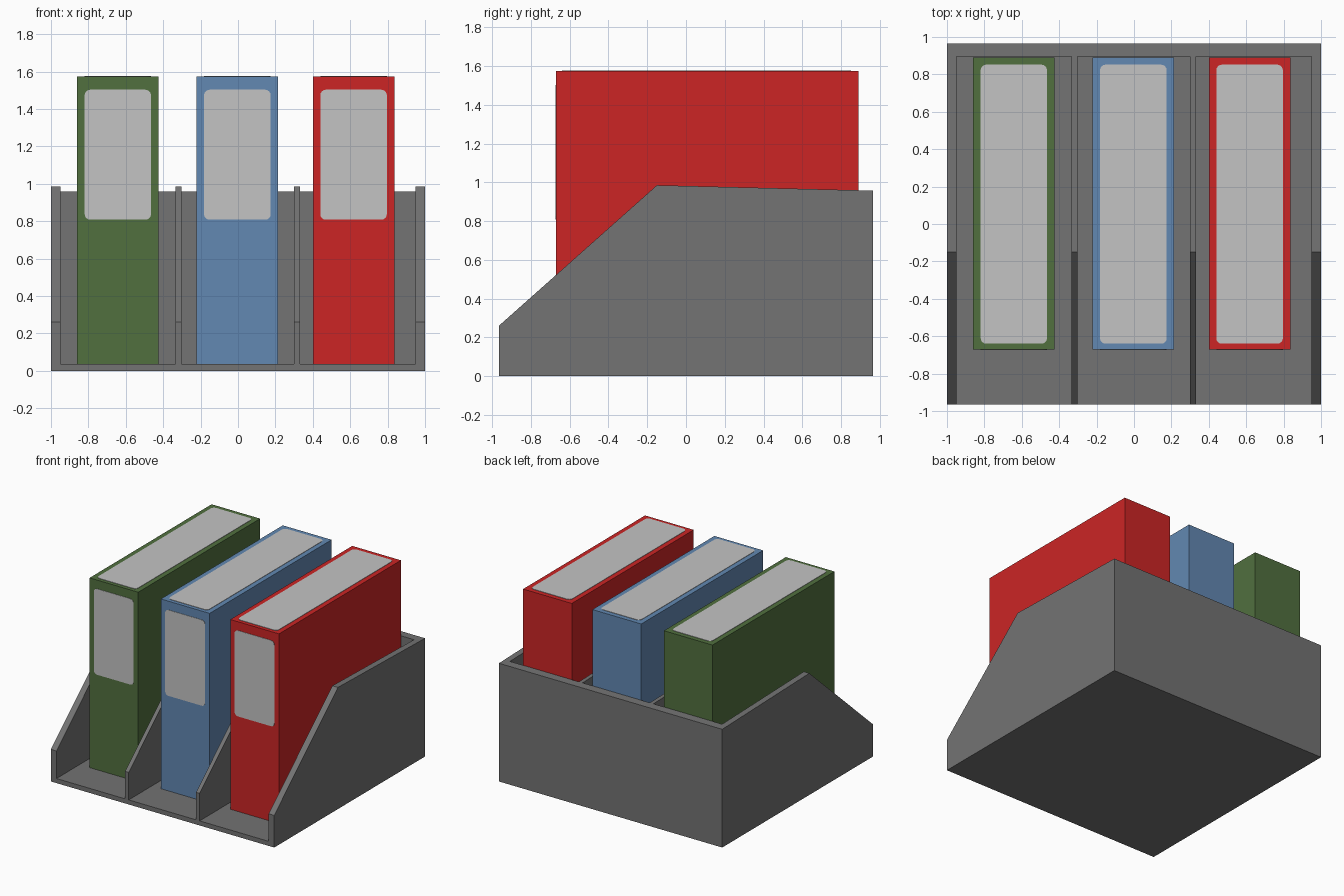
import bpy, bmesh, math
from mathutils import Vector

if "Cube" in bpy.data.objects:
    bpy.data.objects.remove(bpy.data.objects["Cube"])


def material(name, rgb):
    # sRGB 0-255 to linear
    lin = [((c / 255 + 0.055) / 1.055) ** 2.4 for c in rgb]
    m = bpy.data.materials.new(name)
    m.diffuse_color = (*lin, 1)
    m.use_nodes = True
    m.node_tree.nodes["Principled BSDF"].inputs["Base Color"].default_value = m.diffuse_color
    return m


GREY = material("dark grey", (115, 115, 115))
LABEL = material("label grey", (196, 196, 196))
GREEN = material("binder green", (81, 112, 63))
BLUE = material("binder blue", (98, 136, 178))
RED = material("binder red", (204, 37, 37))


def prism(name, points, direction, mat):
    """Extrude a flat outline along a direction."""
    bm = bmesh.new()
    face = bm.faces.new([bm.verts.new(p) for p in points])
    ext = bmesh.ops.extrude_face_region(bm, geom=[face])
    verts = [g for g in ext["geom"] if isinstance(g, bmesh.types.BMVert)]
    bmesh.ops.translate(bm, verts=verts, vec=Vector(direction))
    bmesh.ops.recalc_face_normals(bm, faces=bm.faces)
    me = bpy.data.meshes.new(name)
    bm.to_mesh(me)
    bm.free()
    me.materials.append(mat)
    ob = bpy.data.objects.new(name, me)
    bpy.context.collection.objects.link(ob)
    return ob


def box(name, lo, hi, mat):
    pts = [(lo[0], lo[1], lo[2]), (hi[0], lo[1], lo[2]),
           (hi[0], hi[1], lo[2]), (lo[0], hi[1], lo[2])]
    return prism(name, pts, (0, 0, hi[2] - lo[2]), mat)


def rounded(u0, u1, v0, v1, r=0.03, n=4):
    """Rounded rectangle outline."""
    corners = [(u1 - r, v1 - r), (u0 + r, v1 - r), (u0 + r, v0 + r), (u1 - r, v0 + r)]
    return [(u + r * math.cos(a), v + r * math.sin(a))
            for k, (u, v) in enumerate(corners)
            for a in [math.pi / 2 * (k + i / n) for i in range(n + 1)]]


# Holder: side profile across the full width, with three bays cut out
profile = [(-0.965, 0), (0.965, 0), (0.965, 0.957), (-0.15, 0.985), (-0.965, 0.26)]
holder = prism("holder", [(-1, y, z) for y, z in profile], (2, 0, 0), GREY)
cutters = []
for x0, x1 in [(-0.95, -0.335), (-0.303, 0.30), (0.332, 0.95)]:
    c = box("bay_cutter", (x0, -1.3, 0.037), (x1, 0.895, 2), GREY)
    c.hide_render = True
    cutters.append(c)
    mod = holder.modifiers.new("bay", "BOOLEAN")
    mod.operation = "DIFFERENCE"
    mod.solver = "EXACT"
    mod.object = c
dg = bpy.context.evaluated_depsgraph_get()
cut_mesh = bpy.data.meshes.new_from_object(holder.evaluated_get(dg))
holder.modifiers.clear()
holder.data = cut_mesh
for c in cutters:
    bpy.data.objects.remove(c)

# Binders with spine and top labels
Y0, Y1, TOP, T = -0.67, 0.89, 1.573, 0.003
for name, x0, x1, mat in [("green", -0.86, -0.425, GREEN),
                          ("blue", -0.222, 0.215, BLUE),
                          ("red", 0.40, 0.836, RED)]:
    box(name + "_binder", (x0, Y0, 0.037), (x1, Y1, TOP), mat)
    a, b = x0 + 0.04, x1 - 0.04
    prism(name + "_spine_label", [(x, Y0, z) for x, z in rounded(a, b, 0.808, 1.503)],
          (0, -T, 0), LABEL)
    prism(name + "_top_label", [(x, y, TOP) for x, y in rounded(a, b, -0.64, 0.852)],
          (0, 0, T), LABEL)
